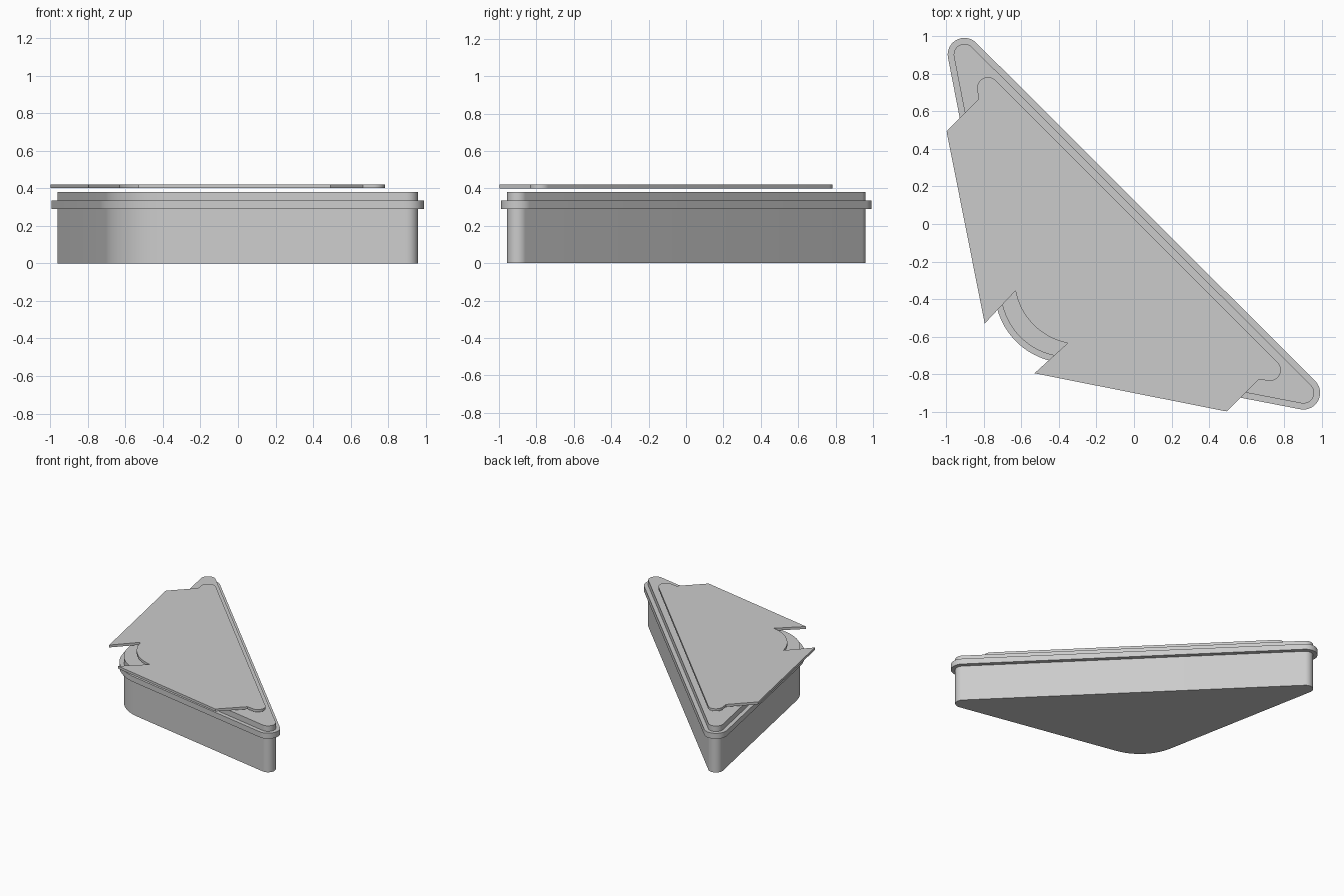
import bpy, bmesh
from math import sin, cos, radians

if "Cube" in bpy.data.objects:
    bpy.data.objects.remove(bpy.data.objects["Cube"])


def arc(cx, cy, r, a0, a1, n=20):
    """Points on an arc, angles in degrees."""
    return [(cx + r * cos(radians(a0 + (a1 - a0) * i / n)),
             cy + r * sin(radians(a0 + (a1 - a0) * i / n))) for i in range(n + 1)]


def mirrored(pts):
    """Reflect across the diagonal y = x, keeping outline order."""
    return [(y, x) for x, y in reversed(pts)]


def slab(name, outline, z0, z1):
    """Extrude a closed outline between two heights."""
    bm = bmesh.new()
    base = bm.faces.new([bm.verts.new((x, y, z0)) for x, y in outline])
    top = bmesh.ops.extrude_face_region(bm, geom=[base])["geom"]
    bmesh.ops.translate(bm, vec=(0, 0, z1 - z0),
                        verts=[g for g in top if isinstance(g, bmesh.types.BMVert)])
    bmesh.ops.recalc_face_normals(bm, faces=bm.faces)
    me = bpy.data.meshes.new(name)
    bm.to_mesh(me)
    bm.free()
    ob = bpy.data.objects.new(name, me)
    bpy.context.collection.objects.link(ob)
    bpy.ops.object.select_all(action='DESELECT')
    ob.select_set(True)
    bpy.context.view_layer.objects.active = ob
    bpy.ops.object.shade_smooth_by_angle(angle=radians(30))
    return ob


EDGE = 191.1            # outward normal angle of the left side
TIP_R, HEEL_R = 0.057, 0.358


def rounded_triangle(grow=0.0):
    tip = arc(-0.903, 0.902, TIP_R + grow, 45, EDGE)
    heel = arc(-0.352, -0.350, HEEL_R + grow, EDGE, 450 - EDGE)
    tip2 = arc(0.902, -0.899, TIP_R + grow, 450 - EDGE, 405)
    return tip + heel + tip2


# body and the protruding rim around it
slab("body", rounded_triangle(), 0.0, 0.38)
slab("rim", rounded_triangle(0.032), 0.29, 0.335)

# thin floating top plate with notched corners
side = arc(-0.778, 0.725, TIP_R, 45, EDGE) + [(-0.828, 0.665), (-0.998, 0.493), (-0.795, -0.53)]
heel = arc(-0.285, -0.288, HEEL_R - 0.005, EDGE, 450 - EDGE)
slab("top_plate", side + heel + mirrored(side), 0.40, 0.42)
